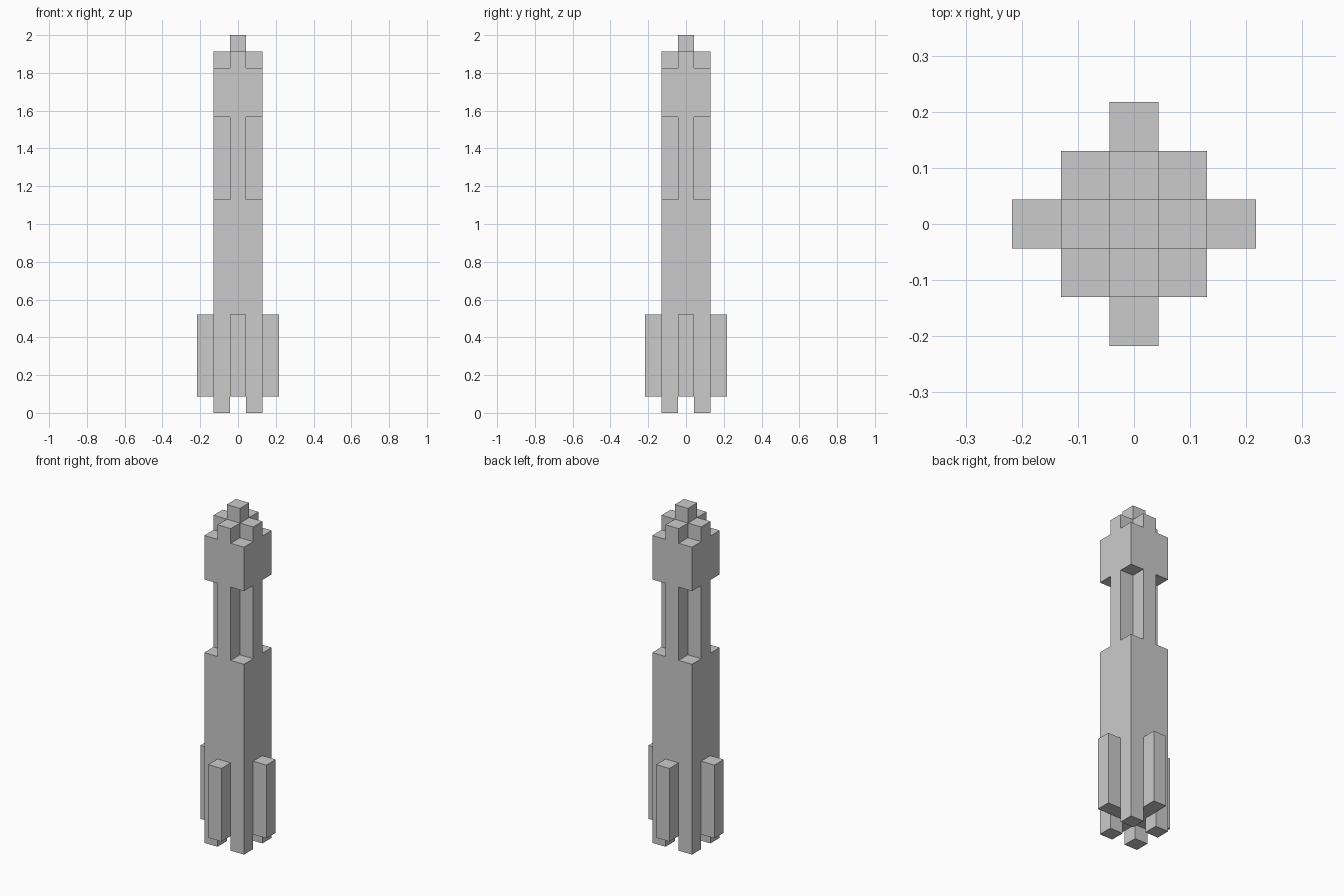
import bpy
import bmesh

if "Cube" in bpy.data.objects:
    bpy.data.objects.remove(bpy.data.objects["Cube"])

U = 2 / 23  # one block; the model is 23 blocks tall


def prism(name, outline, z0, z1):
    """Extrude an outline (in blocks) from height z0 to z1 (in blocks)."""
    bm = bmesh.new()
    face = bm.faces.new([bm.verts.new((x * U, y * U, z0 * U)) for x, y in outline])
    top = bmesh.ops.extrude_face_region(bm, geom=[face], use_keep_orig=True)
    verts = [g for g in top["geom"] if isinstance(g, bmesh.types.BMVert)]
    bmesh.ops.translate(bm, verts=verts, vec=(0, 0, (z1 - z0) * U))
    bmesh.ops.recalc_face_normals(bm, faces=bm.faces)
    mesh = bpy.data.meshes.new(name)
    bm.to_mesh(mesh)
    bm.free()
    obj = bpy.data.objects.new(name, mesh)
    bpy.context.collection.objects.link(obj)
    return obj


def square(cx, cy, half):
    return [(cx - half, cy - half), (cx + half, cy - half),
            (cx + half, cy + half), (cx - half, cy + half)]


# Plus-shaped section: one quarter turned four times
plus = []
x1, y1, x2, y2, x3, y3 = 1.5, -0.5, 1.5, 0.5, 0.5, 0.5
for _ in range(4):
    plus += [(x1, y1), (x2, y2), (x3, y3)]
    x1, y1, x2, y2, x3, y3 = -y1, x1, -y2, x2, -y3, x3

# Central shaft, stacked from bottom to top
prism("lower_body", square(0, 0, 1.5), 1, 13)
prism("notched_neck", plus, 13, 18)
prism("upper_block", square(0, 0, 1.5), 18, 21)
prism("stepped_cap", plus, 21, 22)
prism("tip", square(0, 0, 0.5), 22, 23)

# Corner feet
for side_x, lr in ((-1, "left"), (1, "right")):
    for side_y, fb in ((-1, "front"), (1, "back")):
        prism(f"foot_{fb}_{lr}", square(side_x, side_y, 0.5), 0, 1)

# Side fins
for name, cx, cy in (("right", 2, 0), ("back", 0, 2), ("left", -2, 0), ("front", 0, -2)):
    prism(f"fin_{name}", square(cx, cy, 0.5), 1, 6)
